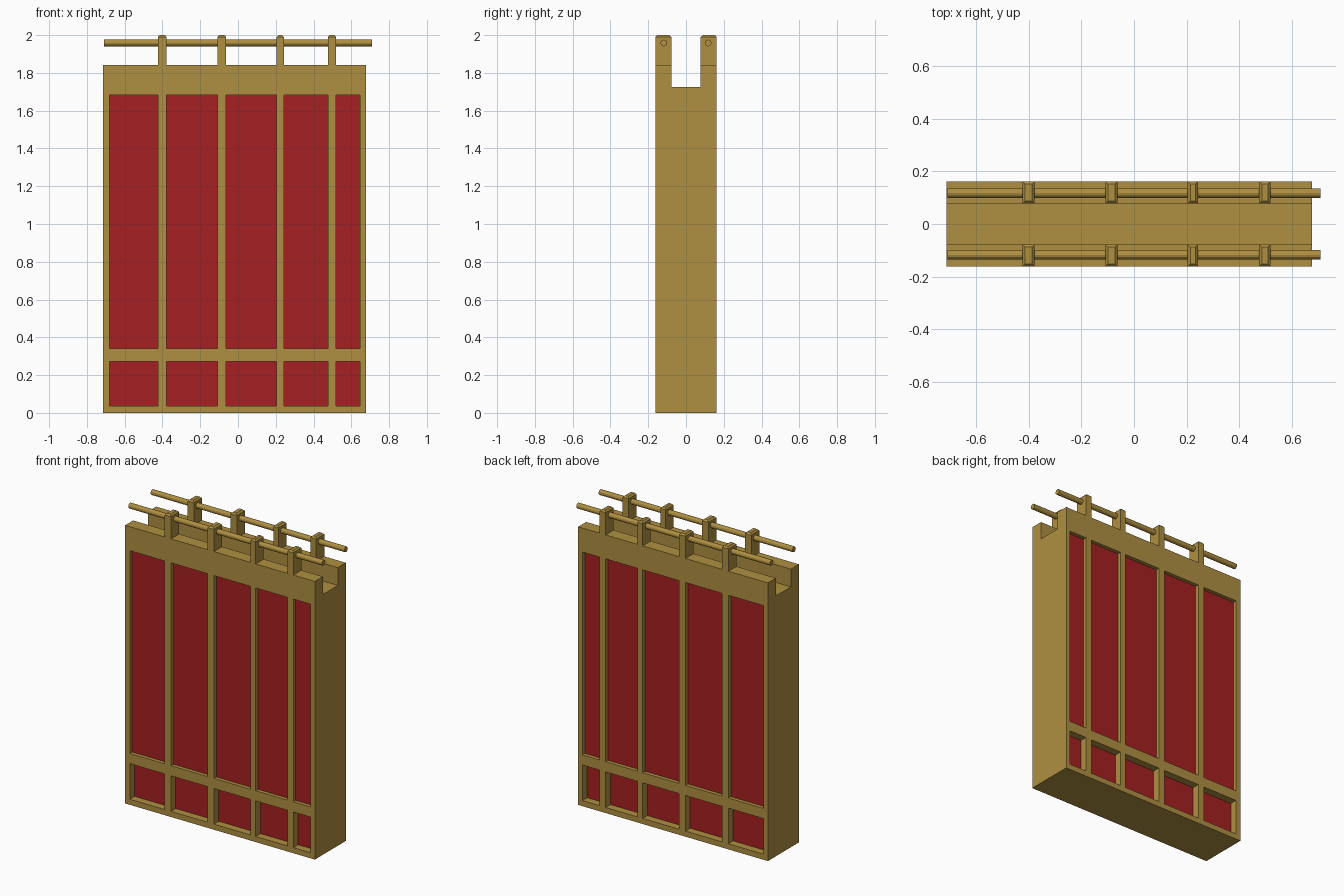
import bpy, bmesh, math
from mathutils import Matrix, Vector

cube = bpy.data.objects.get("Cube")
if cube:
    bpy.data.objects.remove(cube, do_unlink=True)


def material(name, rgb):
    mat = bpy.data.materials.new(name)
    mat.use_nodes = True
    mat.diffuse_color = (*rgb, 1)
    mat.node_tree.nodes["Principled BSDF"].inputs["Base Color"].default_value = (*rgb, 1)
    return mat


gold = material("gold", (0.43, 0.275, 0.052))
red = material("red", (0.376, 0.0145, 0.016))


def finish(name, bm, mats):
    bmesh.ops.recalc_face_normals(bm, faces=bm.faces)
    mesh = bpy.data.meshes.new(name)
    bm.to_mesh(mesh)
    bm.free()
    for mat in mats:
        mesh.materials.append(mat)
    obj = bpy.data.objects.new(name, mesh)
    bpy.context.collection.objects.link(obj)
    return obj


LEFT, RIGHT, TOP = -0.714, 0.677, 1.843
OUTER, INNER, FLOOR = 0.162, 0.078, 1.725
# Gaps between the columns of panels: upright bars, also the x extents of the posts
BARS = [(-0.424, -0.378), (-0.109, -0.063), (0.204, 0.243), (0.476, 0.519)]

# Panelled face: a grid whose inner cells are pushed in, painted red at the bottom
xs = [LEFT, -0.68] + [x for bar in BARS for x in bar] + [0.646, RIGHT]
zs = [0, 0.037, 0.273, 0.34, 1.684, TOP]
depths = {1: 0.05, 3: 0.025}
bm = bmesh.new()
grid = [[bm.verts.new((x, -OUTER, z)) for x in xs] for z in zs]
niches = []
for r in range(len(zs) - 1):
    for c in range(len(xs) - 1):
        face = bm.faces.new((grid[r][c], grid[r][c + 1], grid[r + 1][c + 1], grid[r + 1][c]))
        if r in depths and c % 2:
            niches.append((face, depths[r]))
for face, depth in niches:
    pushed = bmesh.ops.extrude_discrete_faces(bm, faces=[face])["faces"][0]
    bmesh.ops.translate(bm, verts=pushed.verts, vec=(0, depth, 0))
    pushed.material_index = 1

# Back face is the mirror of the front
copy = bmesh.ops.duplicate(bm, geom=bm.verts[:] + bm.edges[:] + bm.faces[:])["geom"]
for v in copy:
    if isinstance(v, bmesh.types.BMVert):
        v.co.y = -v.co.y

# Shell: channel profile swept across the width, ends capped
profile = [(-OUTER, TOP), (-INNER, TOP), (-INNER, FLOOR), (INNER, FLOOR),
           (INNER, TOP), (OUTER, TOP), (OUTER, 0), (-OUTER, 0)]
ends = [[bm.verts.new((x, y, z)) for y, z in profile] for x in (LEFT, RIGHT)]
for end in ends:
    bm.faces.new(end)
for i in range(len(profile)):
    j = (i + 1) % len(profile)
    if i != 5 and i != 7:  # front and back are the panelled faces
        bm.faces.new((ends[0][i], ends[0][j], ends[1][j], ends[1][i]))
bmesh.ops.remove_doubles(bm, verts=bm.verts, dist=0.0001)
finish("panelled_body", bm, [gold, red])

for side, y in (("front", -1), ("back", 1)):
    # Posts with chamfered tops
    for n, (x0, x1) in enumerate(BARS):
        bm = bmesh.new()
        bmesh.ops.create_cube(bm, size=1)
        size = Vector((x1 - x0, OUTER - INNER, 2 - TOP))
        centre = Vector(((x0 + x1) / 2, y * (OUTER + INNER) / 2, (2 + TOP) / 2))
        bmesh.ops.transform(bm, matrix=Matrix.Translation(centre) @ Matrix.Diagonal((*size, 1)),
                            verts=bm.verts)
        rim = [e for e in bm.edges if all(v.co.z > 1.99 for v in e.verts)]
        bmesh.ops.bevel(bm, geom=rim, offset=0.01, segments=1, affect='EDGES')
        finish(f"{side}_post_{n + 1}", bm, [gold])

    # Rail running through the posts
    bm = bmesh.new()
    bmesh.ops.create_cone(bm, cap_ends=True, segments=12, radius1=0.018, radius2=0.018, depth=1.42)
    place = Matrix.Translation((0, y * 0.117, 1.958)) @ Matrix.Rotation(math.pi / 2, 4, 'Y')
    bmesh.ops.transform(bm, matrix=place, verts=bm.verts)
    finish(f"{side}_rail", bm, [gold])
